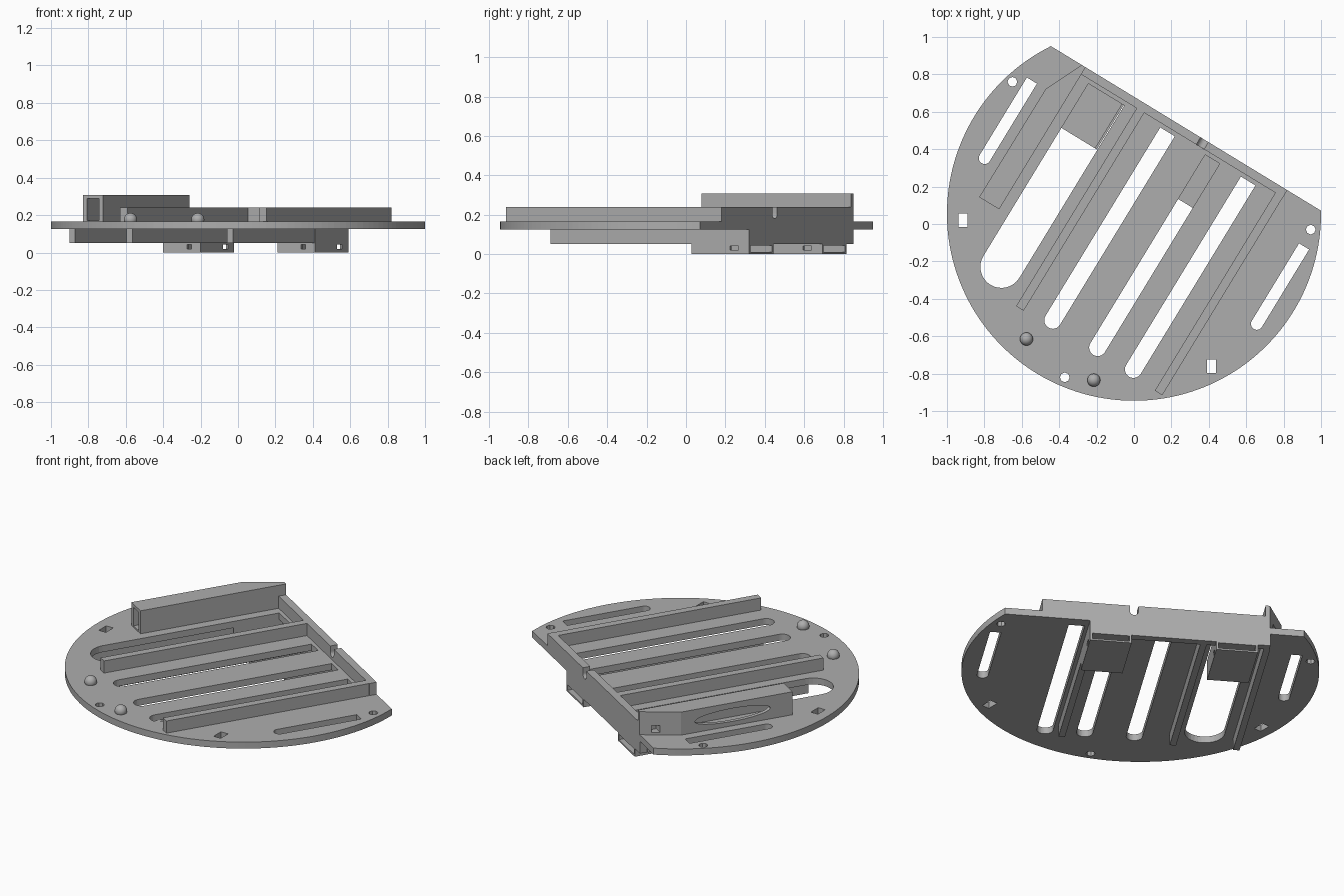
import bpy, bmesh
from math import sin, cos, pi, radians, asin
from mathutils import Matrix

if "Cube" in bpy.data.objects:
    bpy.data.objects.remove(bpy.data.objects["Cube"], do_unlink=True)

grey = bpy.data.materials.new("plain_grey")
grey.use_nodes = True
grey.diffuse_color = (0.42, 0.42, 0.42, 1)
grey.node_tree.nodes["Principled BSDF"].inputs["Base Color"].default_value = (0.42, 0.42, 0.42, 1)

# Parts are laid out square to the straight back edge, then turned as a whole
FRAME = Matrix.Translation((0, 0.055, 0)) @ Matrix.Rotation(radians(-31.35), 4, 'Z')
BACK, INNER = 0.534, 0.489
BOTTOM, TOP = 0.125, 0.165


def prism(points, z0, z1):
    return points, z0, z1


def block(u0, u1, v0, v1, z0, z1):
    return prism([(u0, v0), (u1, v0), (u1, v1), (u0, v1)], z0, z1)


def slot(u0, u1, v0, v1):
    """Through slot with a round front end and a square back end."""
    r, c = (u1 - u0) / 2, (u0 + u1) / 2
    arc = [(c + r * cos(pi + pi * i / 16), v0 + r + r * sin(pi + pi * i / 16)) for i in range(17)]
    return prism(arc + [(u1, v1), (u0, v1)], 0.1, 0.2)


def world_prism(points, z0, z1):
    """Prism given in world directions."""
    inv = FRAME.inverted()
    return prism([tuple((inv @ Matrix.Translation((x, y, 0))).translation.xy) for x, y in points], z0, z1)


def make(name, prisms):
    bm = bmesh.new()
    for points, z0, z1 in prisms:
        face = bm.faces.new([bm.verts.new((u, v, z0)) for u, v in points])
        new = bmesh.ops.extrude_face_region(bm, geom=[face])["geom"]
        bmesh.ops.translate(bm, verts=[g for g in new if isinstance(g, bmesh.types.BMVert)],
                            vec=(0, 0, z1 - z0))
    bmesh.ops.recalc_face_normals(bm, faces=bm.faces)
    mesh = bpy.data.meshes.new(name)
    bm.to_mesh(mesh)
    bm.free()
    mesh.materials.append(grey)
    ob = bpy.data.objects.new(name, mesh)
    bpy.context.collection.objects.link(ob)
    ob.matrix_world = FRAME
    return ob


def cut(ob, cutter):
    mod = ob.modifiers.new("cut", 'BOOLEAN')
    mod.operation, mod.solver, mod.object = 'DIFFERENCE', 'EXACT', cutter
    bpy.context.view_layer.update()
    bpy.context.view_layer.objects.active = ob
    bpy.ops.object.modifier_apply(modifier=mod.name)
    bpy.data.objects.remove(cutter, do_unlink=True)


# Round plate with a straight back edge
a = asin(BACK)
sweep = pi + 2 * a
plate = make("base_plate", [prism(
    [(cos(pi - a + sweep * i / 110), sin(pi - a + sweep * i / 110)) for i in range(111)], BOTTOM, TOP)])

# Slots, screw holes and rectangular holes
openings = [slot(-0.57, -0.345, -0.724, 0.467)]
openings += [slot(u, u + 0.091, -0.758, 0.467) for u in (-0.12, 0.161, 0.385)]
openings += [slot(u, u + 0.063, -0.193, 0.324) for u in (-0.868, 0.836)]
for x, y in ((-0.65, 0.76), (0.945, -0.03), (-0.37, -0.82)):
    openings.append(world_prism([(x + 0.026 * cos(pi * i / 4), y + 0.026 * sin(pi * i / 4))
                                 for i in range(8)], 0.1, 0.2))
for x, y in ((-0.915, 0.02), (0.415, -0.76)):
    openings.append(world_prism([(x - 0.024, y - 0.036), (x + 0.024, y - 0.036),
                                 (x + 0.024, y + 0.036), (x - 0.024, y + 0.036)], 0.1, 0.2))
cut(plate, make("openings", openings))

# Back wall: upper strip with a rounded notch, shorter strip underneath
wall = make("back_wall", [block(-0.652, 0.635, INNER, BACK, TOP, 0.24)])
notch = make("notch", [prism(
    [(0.024 * cos(pi + pi * i / 12), 0.024 * sin(pi + pi * i / 12)) for i in range(13)]
    + [(0.024, 0.1), (-0.024, 0.1)], -0.1, 0.1)])
notch.matrix_world = FRAME @ Matrix.Translation((0.116, BACK, 0.205)) @ Matrix.Rotation(pi / 2, 4, 'X')
cut(wall, notch)
make("lower_back_wall", [block(-0.655, 0.365, INNER, BACK, 0.05, BOTTOM)])

# Rails on top and ribs underneath
for name, u in (("right_rail", -0.281), ("left_rail", 0.587)):
    make(name, [block(u, u + 0.047, -0.75, INNER, TOP, 0.24)])
for name, u in (("right_rib", -0.66), ("middle_rib", -0.301), ("left_rib", 0.328)):
    make(name, [block(u, u + 0.036, -0.65, INNER, 0.05, BOTTOM)])

# Shallow sockets under the plate, open at the back, with small side and front holes
for name, u in (("right_socket", -0.584), ("left_socket", 0.13)):
    w = 0.235
    socket = make(name, [block(u, u + w, 0.19, BACK, 0, 0.05),
                         ])
    cut(socket, make("hollow", [block(u + 0.012, u + w - 0.012, 0.202, 0.6, 0.01, 0.044)]))
    cut(socket, make("holes", [block(u + w - 0.03, u + w + 0.02, 0.42, 0.47, 0.02, 0.042),
                               block(u + 0.15, u + 0.178, 0.17, 0.22, 0.02, 0.042)]))
    # Upper half of the socket, up to the plate in front of the wall
    make(name + "_roof", [block(u, u + w, 0.19, INNER, 0.05, 0.075)])
    for side, s in (("right", u), ("left", u + w - 0.012)):
        make(name + "_" + side + "_cheek", [block(s, s + 0.012, 0.19, INNER, 0.075, BOTTOM)])

# Tall hollow housing, with a slanted back corner
housing = make("housing", [prism([(-0.753, -0.355), (-0.628, -0.355), (-0.628, BACK),
                                  (-0.652, BACK), (-0.75, 0.325)], TOP, 0.307)])
cut(housing, make("tunnel", [block(-0.728, -0.655, -0.4, 0.32, 0.172, 0.288)]))
lens = make("lens", [prism([(0.23 * cos(pi * i / 20), 0.04 * sin(pi * i / 20)) for i in range(40)],
                           -0.03, 0.03)])
lens.matrix_world = (FRAME @ Matrix.Translation((-0.75, 0.01, 0.232))
                     @ Matrix.Rotation(pi / 2, 4, 'Z') @ Matrix.Rotation(pi / 2, 4, 'X'))
cut(housing, lens)
cut(housing, make("corner_hole", [block(-0.72, -0.645, 0.43, 0.475, 0.18, 0.222)]))

# Two round studs
for name, x, y in (("right_stud", -0.575, -0.615), ("left_stud", -0.215, -0.835)):
    bm = bmesh.new()
    bmesh.ops.create_uvsphere(bm, u_segments=24, v_segments=16, radius=0.035)
    mesh = bpy.data.meshes.new(name)
    bm.to_mesh(mesh)
    bm.free()
    mesh.materials.append(grey)
    mesh.shade_smooth()
    stud = bpy.data.objects.new(name, mesh)
    stud.location = (x, y, 0.176)
    bpy.context.collection.objects.link(stud)
